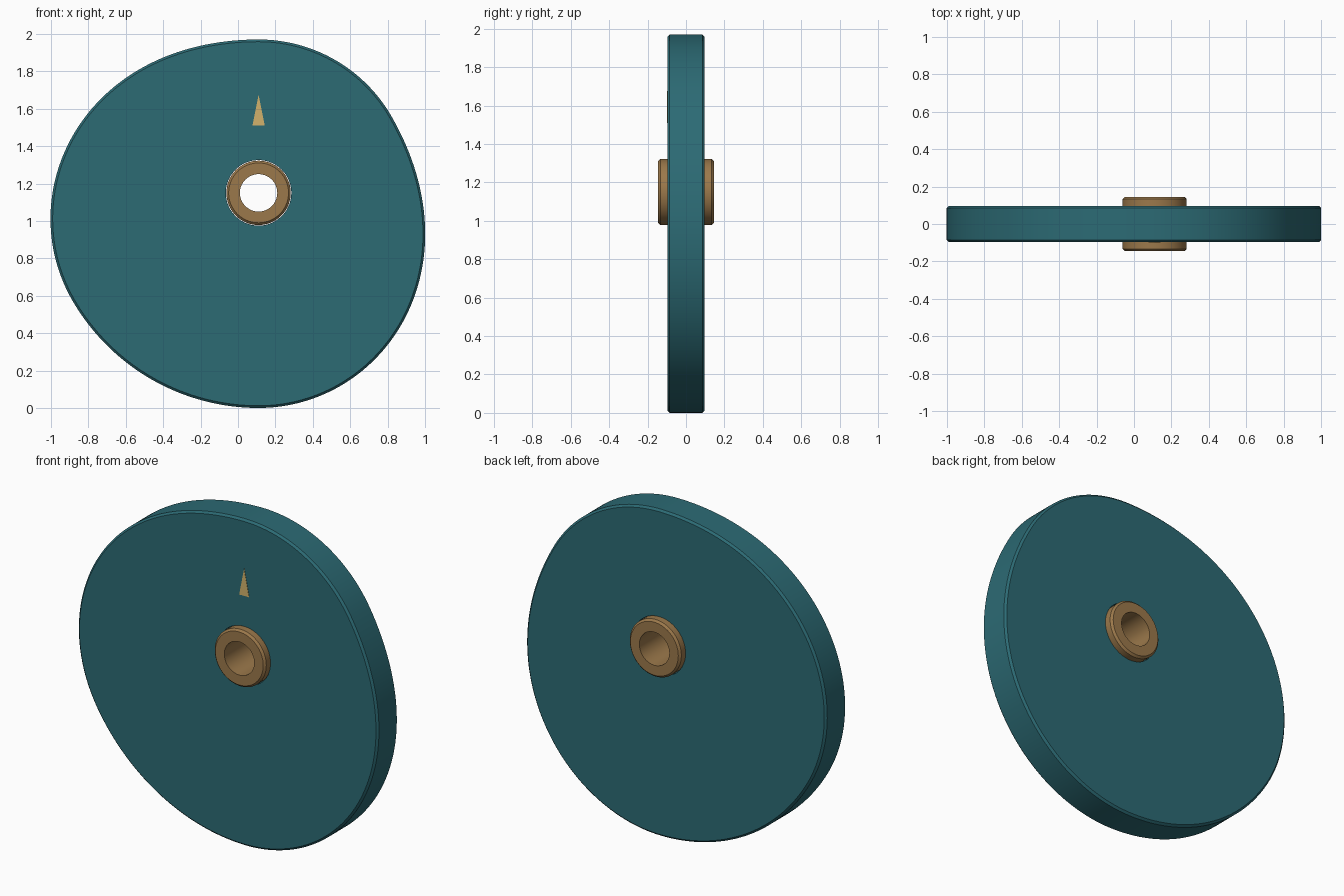
import bpy, bmesh
from math import sin, cos, pi, radians, degrees

if "Cube" in bpy.data.objects:
    bpy.data.objects.remove(bpy.data.objects["Cube"])

CX, CZ = 0.11, 1.15          # shaft axis
BASE, LIFT = 0.82, 0.33      # cam base radius and lift


def material(name, rgb):
    m = bpy.data.materials.new(name)
    m.diffuse_color = (*rgb, 1)
    m.use_nodes = True
    m.node_tree.nodes["Principled BSDF"].inputs["Base Color"].default_value = m.diffuse_color
    return m


teal = material("teal", (0.025, 0.145, 0.175))
bronze = material("bronze", (0.33, 0.19, 0.07))
gold = material("gold", (0.65, 0.45, 0.15))


def cam_radius(a):
    """Harmonic rise and fall of 120 degrees, with two 60 degree dwells."""
    d = (degrees(a) - 90) % 360
    if d < 120:
        return BASE + LIFT * (1 - cos(pi * d / 120)) / 2
    if d < 180:
        return BASE + LIFT
    if d < 300:
        return BASE + LIFT * (1 + cos(pi * (d - 180) / 120)) / 2
    return BASE


def pierced_disc(name, radius, hole, half, bevel, n, mat):
    """Closed ring of given outline with chamfered outer edges."""
    rows = [(None, -half), (bevel, -half), (0, -half + bevel),
            (0, half - bevel), (bevel, half), (None, half)]
    bm = bmesh.new()
    loops = []
    for inset, y in rows:
        loop = []
        for i in range(n):
            a = 2 * pi * i / n
            r = hole if inset is None else radius(a) - inset
            loop.append(bm.verts.new((CX + r * cos(a), y, CZ + r * sin(a))))
        loops.append(loop)
    for k in range(len(loops)):
        p, q = loops[k], loops[(k + 1) % len(loops)]
        for i in range(n):
            j = (i + 1) % n
            bm.faces.new((p[i], p[j], q[j], q[i]))
    return finish(name, bm, mat)


def finish(name, bm, mat, smooth=True):
    bmesh.ops.recalc_face_normals(bm, faces=bm.faces)
    me = bpy.data.meshes.new(name)
    bm.to_mesh(me)
    bm.free()
    me.materials.append(mat)
    ob = bpy.data.objects.new(name, me)
    bpy.context.collection.objects.link(ob)
    if smooth:
        bpy.ops.object.select_all(action='DESELECT')
        bpy.context.view_layer.objects.active = ob
        ob.select_set(True)
        bpy.ops.object.shade_smooth_by_angle(angle=radians(30))
    return ob


# Cam plate and the bushing through it
pierced_disc("cam_plate", cam_radius, 0.175, 0.097, 0.012, 240, teal)
pierced_disc("hub_bushing", lambda a: 0.172, 0.10, 0.145, 0.012, 64, bronze)

# Timing pointer inlaid on the front face
bm = bmesh.new()
pts = [(-0.033, 1.51), (0.033, 1.51), (0, 1.675)]
tri = bm.faces.new([bm.verts.new((CX + x, -0.099, z)) for x, z in pts])
ext = bmesh.ops.extrude_face_region(bm, geom=[tri])
bmesh.ops.translate(bm, vec=(0, 0.006, 0),
                    verts=[v for v in ext["geom"] if isinstance(v, bmesh.types.BMVert)])
bmesh.ops.delete(bm, geom=[f for f in bm.faces if not f.is_valid], context='FACES')
finish("timing_pointer", bm, gold, smooth=False)
